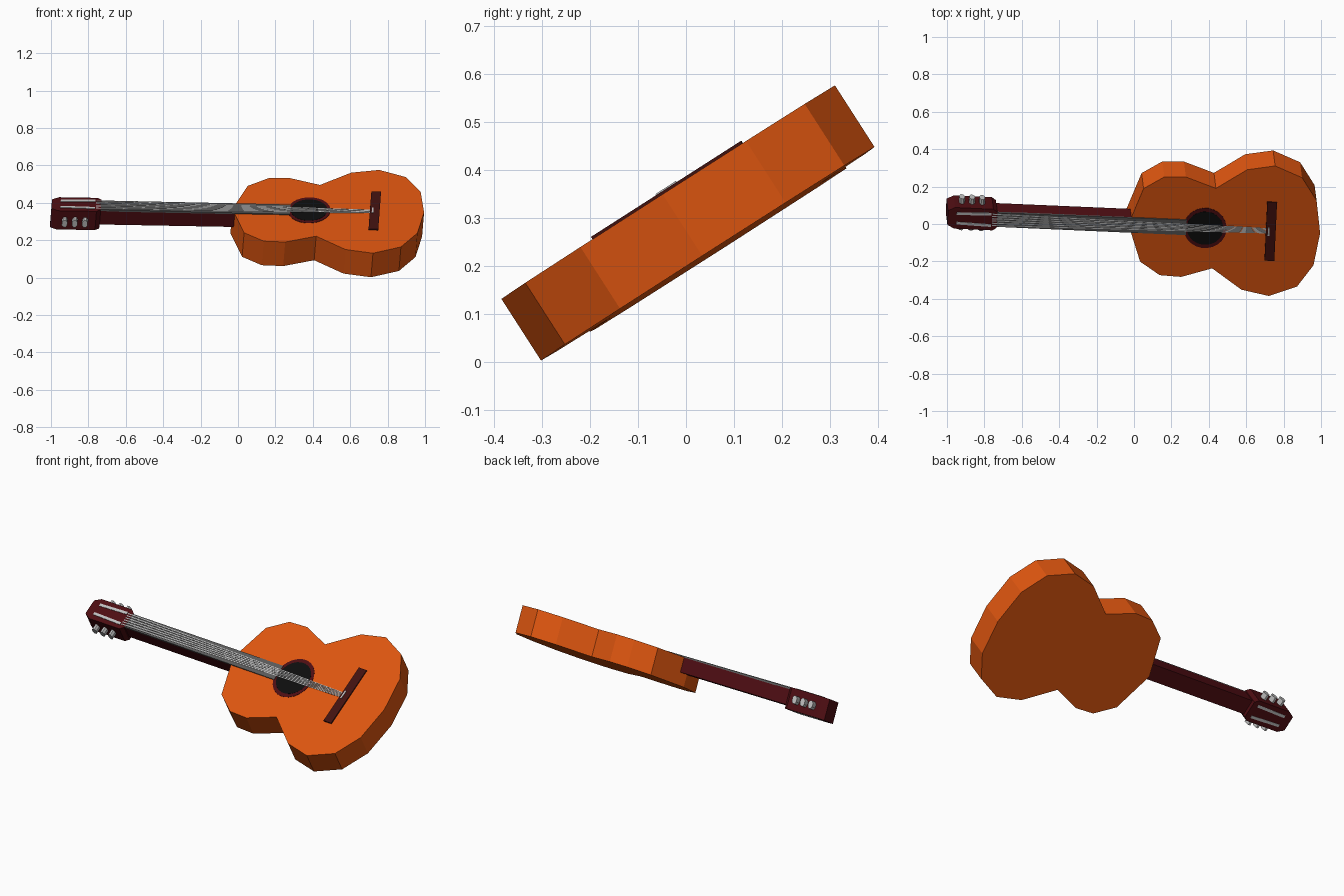
import bpy, bmesh, math
from mathutils import Vector

if "Cube" in bpy.data.objects:
    bpy.data.objects.remove(bpy.data.objects["Cube"])

# Tilted instrument frame: origin on the soundboard, along neck, across, out of soundboard
O = Vector((0, -0.004, 0.366))
U = Vector((1, -0.045, -0.017))
V = Vector((0.04, 0.842, 0.539))
N = Vector((0.07, -0.54, 0.84))


def place(u, v, n):
    return O + U * u + V * v + N * n


def material(name, r, g, b):
    m = bpy.data.materials.new(name)
    m.diffuse_color = (r, g, b, 1)
    m.use_nodes = True
    m.node_tree.nodes["Principled BSDF"].inputs["Base Color"].default_value = m.diffuse_color
    return m


ORANGE = material("orange_wood", 0.73, 0.092, 0.005)
MAROON = material("maroon_wood", 0.075, 0.004, 0.006)
BROWN = material("dark_brown", 0.055, 0.006, 0.005)
GREY = material("dark_grey", 0.10, 0.10, 0.10)
BLACK = material("black", 0.004, 0.004, 0.004)
METAL = material("light_metal", 0.52, 0.52, 0.52)


def loft(name, ring_a, ring_b, mat):
    """Closed solid between two matching rings of (u, v, n) points."""
    bm = bmesh.new()
    a = [bm.verts.new(place(*p)) for p in ring_a]
    b = [bm.verts.new(place(*p)) for p in ring_b]
    bm.faces.new(a)
    bm.faces.new(b)
    k = len(a)
    for i in range(k):
        j = (i + 1) % k
        bm.faces.new((a[i], a[j], b[j], b[i]))
    bmesh.ops.recalc_face_normals(bm, faces=bm.faces)
    me = bpy.data.meshes.new(name)
    bm.to_mesh(me)
    bm.free()
    me.materials.append(mat)
    ob = bpy.data.objects.new(name, me)
    bpy.context.collection.objects.link(ob)
    return ob


def prism(name, pts, n0, n1, mat):
    return loft(name, [(u, v, n0) for u, v in pts], [(u, v, n1) for u, v in pts], mat)


def bar(name, start, end, mat):
    """Bar along the neck; each end is (u, v centre, half width, n low, n high)."""
    def ring(u, v, h, lo, hi):
        return [(u, v - h, lo), (u, v + h, lo), (u, v + h, hi), (u, v - h, hi)]
    return loft(name, ring(*start), ring(*end), mat)


def ellipse(cu, cv, ru, rv, k):
    return [(cu + ru * math.cos(math.tau * (i + 0.5) / k),
             cv + rv * math.sin(math.tau * (i + 0.5) / k)) for i in range(k)]


def mirrored(half):
    return half + [(u, -v) for u, v in reversed(half) if v > 0]


# Body: figure-eight outline with few sides
body = mirrored([(-0.03, 0), (0.042, 0.232), (0.15, 0.312), (0.265, 0.317),
                 (0.428, 0.254), (0.59, 0.381), (0.738, 0.413), (0.885, 0.346),
                 (0.968, 0.205), (0.995, 0)])
prism("body", body, -0.153, 0, ORANGE)

# Sound hole and its ring
prism("rosette", ellipse(0.38, 0, 0.115, 0.127, 24), -0.002, 0.002, MAROON)
prism("sound_hole", ellipse(0.38, 0, 0.098, 0.105, 24), -0.001, 0.003, BLACK)

# Bridge
bar("bridge", (0.705, 0, 0.185, -0.005, 0.008), (0.757, 0, 0.185, -0.005, 0.008), BROWN)
bar("saddle", (0.715, 0, 0.025, 0, 0.011), (0.724, 0, 0.025, 0, 0.011), METAL)

# Neck and fingerboard
bar("neck", (-0.76, 0, 0.045, -0.083, 0.002), (0.05, 0, 0.047, -0.083, 0.0), MAROON)
bar("fingerboard", (-0.74, 0, 0.045, 0, 0.012), (0.28, 0, 0.048, -0.002, 0.005), GREY)

# Headstock with chamfered corners
head = mirrored([(-0.997, 0), (-0.997, 0.045), (-0.96, 0.067), (-0.755, 0.067),
                 (-0.733, 0.05), (-0.733, 0)])
prism("headstock", head, -0.105, 0.014, MAROON)

# Slot inserts through the headstock and the tuning pegs on both sides
for s in (-1, 1):
    bar("head_slot", (-0.95, s * 0.03, 0.008, -0.107, 0.017),
        (-0.765, s * 0.036, 0.008, -0.107, 0.017), METAL)
    for u in (-0.92, -0.866, -0.812):
        ring = ellipse(u, -0.047, 0.016, 0.024, 8)
        loft("tuning_peg", [(a, s * 0.06, b) for a, b in ring],
             [(a, s * 0.1, b) for a, b in ring], METAL)

# Strings, converging towards the bridge
for i in range(6):
    t = (i - 2.5) / 2.5
    bar("string", (-0.76, t * 0.036, 0.003, 0.01, 0.0155),
        (0.73, t * 0.014, 0.002, -0.005, 0.0015), METAL)
